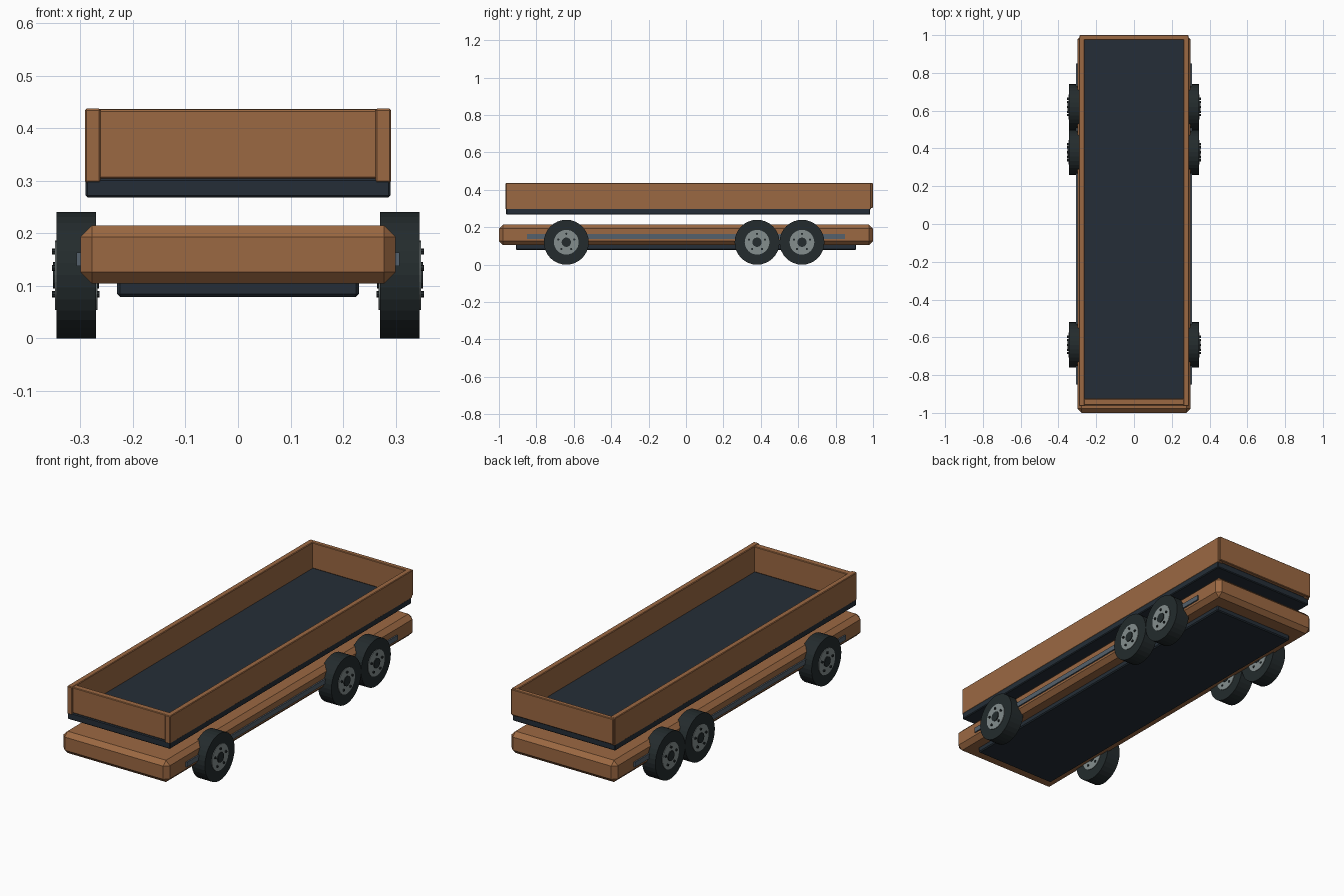
import bpy, bmesh
from math import cos, sin, tau, pi
from mathutils import Matrix

if "Cube" in bpy.data.objects:
    bpy.data.objects.remove(bpy.data.objects["Cube"])


def material(name, rgb):
    m = bpy.data.materials.new(name)
    m.diffuse_color = (*rgb, 1)
    m.use_nodes = True
    m.node_tree.nodes["Principled BSDF"].inputs["Base Color"].default_value = m.diffuse_color
    return m


WOOD = material("brown_paint", (0.33, 0.14, 0.055))
DARK = material("dark_blue", (0.018, 0.027, 0.038))
RUBBER = material("rubber", (0.017, 0.024, 0.026))
METAL = material("hub_metal", (0.23, 0.27, 0.27))
STEEL = material("strip_steel", (0.09, 0.12, 0.15))


def finish(name, bm, mat):
    me = bpy.data.meshes.new(name)
    bm.to_mesh(me)
    bm.free()
    me.materials.append(mat)
    ob = bpy.data.objects.new(name, me)
    bpy.context.collection.objects.link(ob)
    return ob


def box(name, x, y, z, mat, bevel=0.0):
    """Box from (min, max) ranges, with an optional flat chamfer."""
    bm = bmesh.new()
    bmesh.ops.create_cube(bm, size=1)
    for v in bm.verts:
        v.co = [r[0] + (c + 0.5) * (r[1] - r[0]) for c, r in zip(v.co, (x, y, z))]
    if bevel:
        bmesh.ops.bevel(bm, geom=bm.edges[:], offset=bevel, segments=1,
                        affect='EDGES', profile=0.5)
    return finish(name, bm, mat)


def disc(name, x0, x1, y, z, r, mat, sides=32):
    """Cylinder lying along x."""
    bm = bmesh.new()
    m = Matrix.Translation(((x0 + x1) / 2, y, z)) @ Matrix.Rotation(pi / 2, 4, 'Y')
    bmesh.ops.create_cone(bm, cap_ends=True, segments=sides, radius1=r, radius2=r,
                          depth=x1 - x0, matrix=m)
    return finish(name, bm, mat)


# Chassis, underside plate and side strips
box("chassis", (-0.30, 0.30), (-1, 1), (0.104, 0.215), WOOD, 0.022)
box("under_plate", (-0.23, 0.23), (-0.91, 0.91), (0.079, 0.115), DARK, 0.005)
for s, side in ((-1, "left"), (1, "right")):
    box(side + "_strip", sorted((s * 0.29, s * 0.307)), (-0.85, 0.85),
        (0.138, 0.163), STEEL)

# Open cargo bed above the chassis
box("bed_floor", (-0.29, 0.29), (-0.962, 0.985), (0.268, 0.304), DARK, 0.004)
for s, side in ((-1, "left"), (1, "right")):
    box(side + "_wall", sorted((s * 0.262, s * 0.291)), (-0.964, 0.99),
        (0.296, 0.437), WOOD, 0.003)
box("front_wall", (-0.288, 0.288), (-0.958, -0.925), (0.304, 0.435), WOOD, 0.003)
box("rear_wall", (-0.289, 0.289), (0.975, 1.0), (0.304, 0.436), WOOD, 0.003)

# Wheels: one front axle, two rear axles
R, ZC = 0.12, 0.12
for axle, y in (("front", -0.64), ("middle", 0.38), ("rear", 0.62)):
    for s, side in ((-1, "left"), (1, "right")):
        n = f"{axle}_{side}_"

        def part(name, a, b, py, pz, r, mat, sides=32):
            lo, hi = sorted((s * a, s * b))
            disc(n + name, lo, hi, py, pz, r, mat, sides)

        part("tyre", 0.27, 0.345, y, ZC, R, RUBBER)
        part("hub", 0.267, 0.348, y, ZC, 0.066, METAL)
        part("cap", 0.265, 0.352, y, ZC, 0.025, RUBBER, 20)
        for i in range(5):
            a = tau * i / 5 + pi / 2
            part(f"bolt_{i}", 0.264, 0.354, y + 0.045 * cos(a), ZC + 0.045 * sin(a),
                 0.006, RUBBER, 8)
